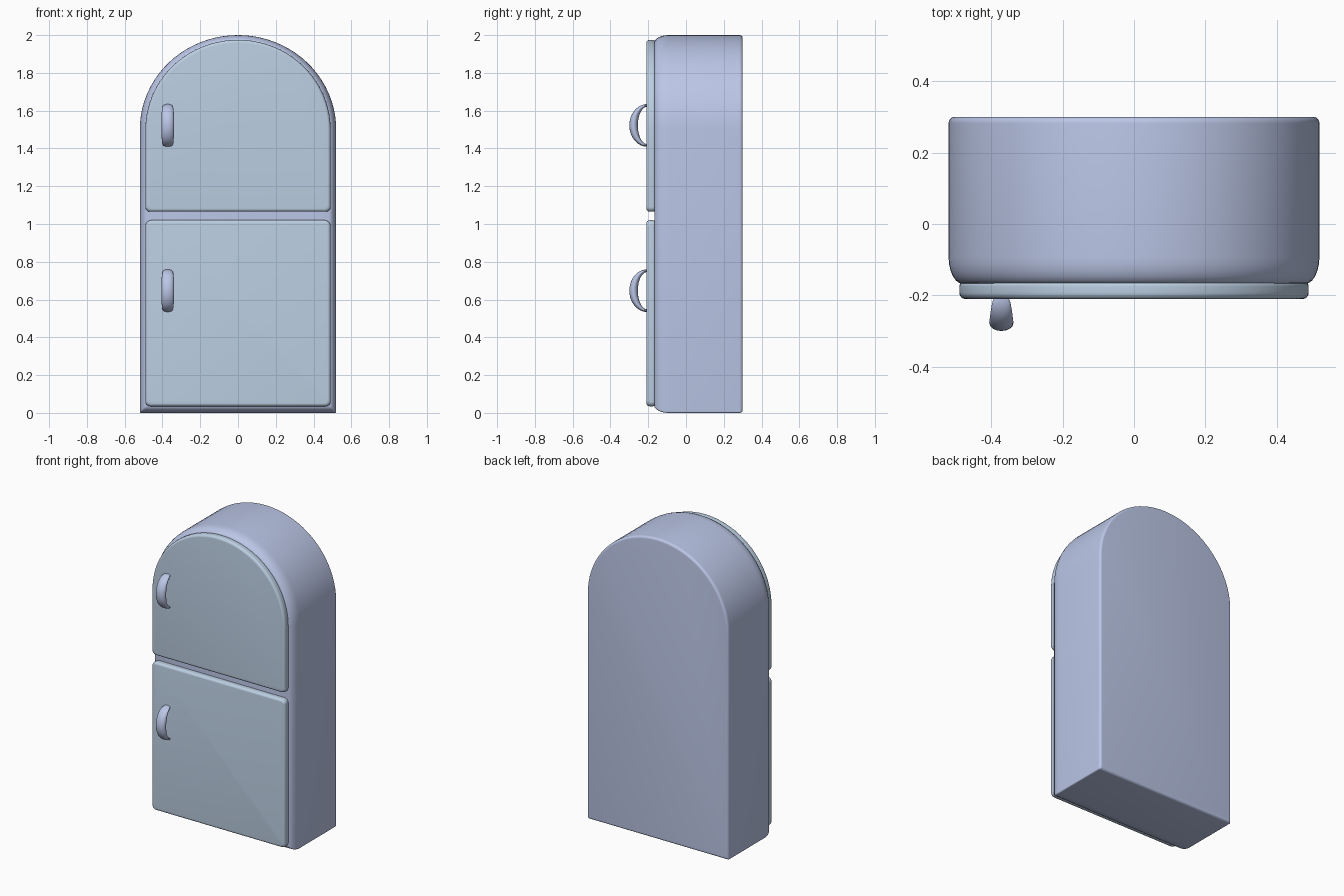
import bpy, bmesh, math
from math import sin, cos, pi, radians

if "Cube" in bpy.data.objects:
    bpy.data.objects.remove(bpy.data.objects["Cube"])


def material(name, color):
    m = bpy.data.materials.new(name)
    m.diffuse_color = (*color, 1)
    m.use_nodes = True
    m.node_tree.nodes["Principled BSDF"].inputs["Base Color"].default_value = m.diffuse_color
    return m


BODY = material("body_blue", (0.50, 0.57, 0.80))
DOOR = material("door_blue", (0.50, 0.62, 0.76))


def loft(name, rings, mat, angle=40):
    """Skin a list of equal-length point rings and cap both ends."""
    bm = bmesh.new()
    loops = [[bm.verts.new(p) for p in ring] for ring in rings]
    n = len(loops[0])
    for a, b in zip(loops, loops[1:]):
        for i in range(n):
            j = (i + 1) % n
            bm.faces.new((a[i], a[j], b[j], b[i]))
    bm.faces.new(loops[0])
    bm.faces.new(loops[-1][::-1])
    bmesh.ops.recalc_face_normals(bm, faces=bm.faces)
    me = bpy.data.meshes.new(name)
    bm.to_mesh(me)
    bm.free()
    me.polygons.foreach_set("use_smooth", [True] * len(me.polygons))
    me.set_sharp_from_angle(angle=radians(angle))
    me.materials.append(mat)
    ob = bpy.data.objects.new(name, me)
    bpy.context.collection.objects.link(ob)
    return ob


def arc(cx, cz, rx, rz, start, steps):
    return [(cx + rx * cos(start + pi / 2 * i / steps),
             cz + rz * sin(start + pi / 2 * i / steps)) for i in range(steps + 1)]


def outline(y, half_w, z0, z1, low_r, top_rx, top_rz, inset):
    """Panel outline in the xz plane: small lower corners, elliptical upper corners."""
    w, lo, hi = half_w - inset, z0 + inset, z1 - inset
    tx, tz = top_rx - inset, top_rz - inset
    steps = 20 if top_rx > 0.1 else 6
    pts = arc(w - tx, hi - tz, tx, tz, 0, steps)
    left = arc(-w + tx, hi - tz, tx, tz, pi / 2, steps)
    pts += left[1:] if w - tx < 1e-5 else left
    pts += arc(-w + low_r, lo + low_r, low_r, low_r, pi, 6)
    pts += arc(w - low_r, lo + low_r, low_r, low_r, 1.5 * pi, 6)
    return [(x, y, z) for x, z in pts]


def panel(name, y0, y1, front, back, mat, **shape):
    """Extrude an outline from y0 to y1; front/back = (inset, depth) of rounding."""
    n = 6
    prof = [(y0 + front[1] * (1 - cos(pi / 2 * i / n)),
             front[0] * (1 - sin(pi / 2 * i / n))) for i in range(n + 1)]
    prof += [(y1 - back[1] * (1 - cos(pi / 2 * i / n)),
              back[0] * (1 - sin(pi / 2 * i / n))) for i in range(n, -1, -1)]
    return loft(name, [outline(y, inset=s, **shape) for y, s in prof], mat)


# Arched cabinet with a soft front rim and a tight back edge
panel("cabinet", -0.168, 0.30, (0.04, 0.075), (0.015, 0.018), BODY,
      half_w=0.52, z0=0.0, z1=2.0, low_r=0.008, top_rx=0.52, top_rz=0.50)

# Upper arched door and lower square door
panel("upper_door", -0.21, -0.165, (0.016, 0.018), (0.008, 0.01), DOOR,
      half_w=0.49, z0=1.065, z1=1.975, low_r=0.025, top_rx=0.49, top_rz=0.475)
panel("lower_door", -0.21, -0.165, (0.016, 0.018), (0.008, 0.01), DOOR,
      half_w=0.49, z0=0.035, z1=1.02, low_r=0.025, top_rx=0.03, top_rz=0.03)


def handle(name, x, z):
    """Crescent grip: elliptical section swept between an outer and inner arc."""
    rings = []
    for i in range(25):
        t = -pi / 2 + pi * i / 24
        yo, zo = -0.205 - 0.095 * cos(t), z + 0.113 * sin(t)
        yi, zi = -0.205 - 0.050 * cos(t), z + 0.099 * sin(t)
        w = 0.018 + 0.016 * math.sqrt(max(cos(t), 0))
        ring = []
        for k in range(16):
            a = 2 * pi * k / 16
            f = 0.5 + 0.5 * cos(a)
            ring.append((x + w * sin(a), yi + (yo - yi) * f, zi + (zo - zi) * f))
        rings.append(ring)
    return loft(name, rings, BODY, 60)


# Door handles
handle("upper_handle", -0.372, 1.522)
handle("lower_handle", -0.372, 0.647)
